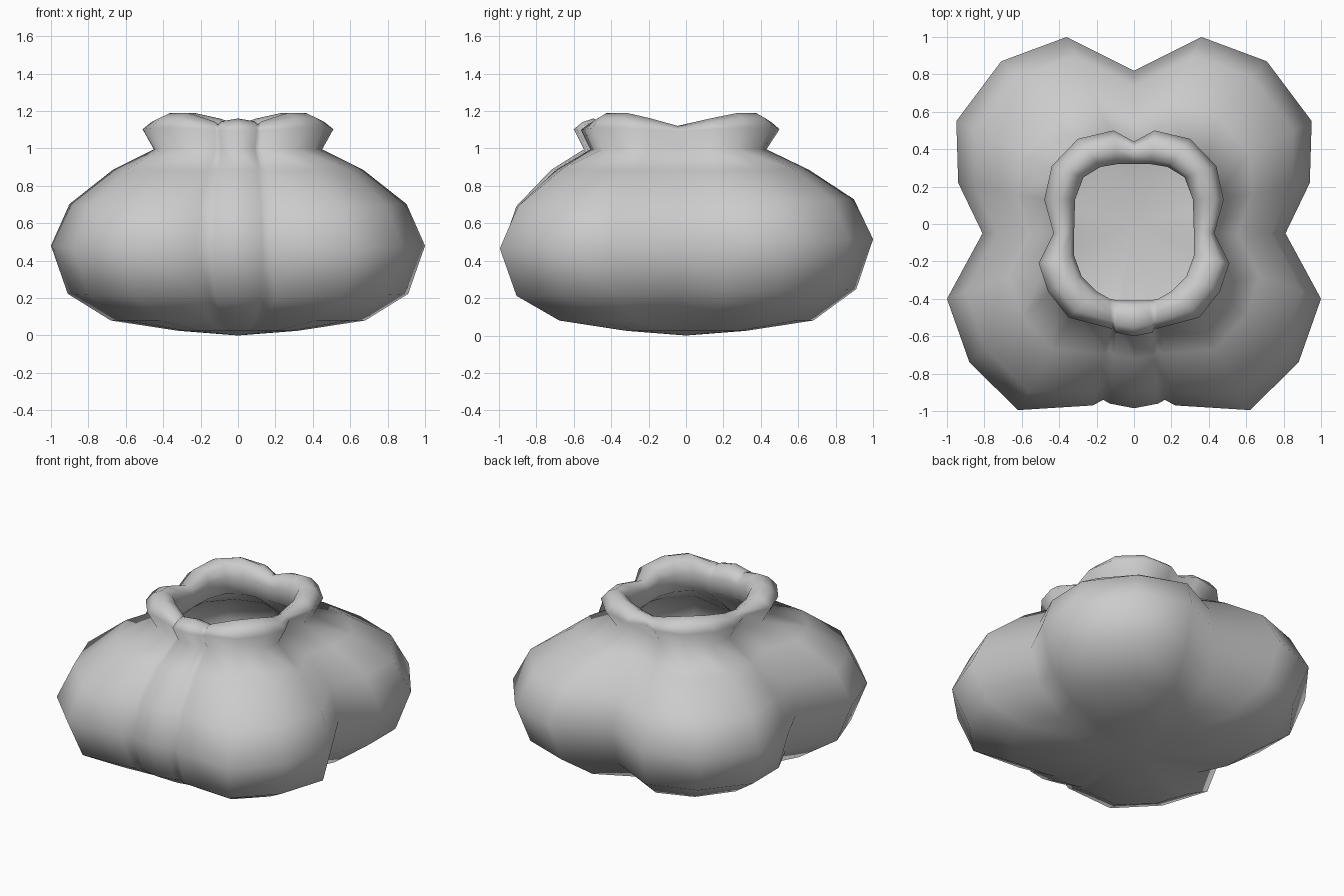
import bpy, bmesh

if "Cube" in bpy.data.objects:
    bpy.data.objects.remove(bpy.data.objects["Cube"])

# Half outlines (x >= 0), from back centre round to front centre
BODY = [(0, .82), (.36, 1.0), (.71, .87), (.95, .55), (.94, .22), (.81, -.05), (1.0, -.4),
        (.88, -.74), (.62, -.995), (.22, -.97), (.165, -.94), (.13, -.96), (0, -.985)]
NECK = [(0, .38), (.10, .43), (.26, .39), (.39, .27), (.42, .12), (.39, -.05), (.45, -.2),
        (.41, -.33), (.31, -.45), (.12, -.51), (.105, -.50), (.09, -.525), (0, -.545)]
RIM = [(0, .44), (.11, .5), (.30, .455), (.44, .31), (.48, .13), (.43, -.05), (.51, -.21),
       (.46, -.36), (.35, -.5), (.12, -.56), (.11, -.555), (.10, -.58), (0, -.6)]
MOUTH = [(0, .32), (.09, .32), (.18, .305), (.27, .25), (.315, .13), (.32, -.04), (.32, -.17),
         (.28, -.28), (.2, -.36), (.13, -.4), (.105, -.405), (.08, -.41), (0, -.41)]
DIP = [.06, .03, 0, 0, .03, .07, .03, 0, 0, .045, .06, .045, .03]


def mirror(half):
    return half + [(-x, y) for x, y in half[-2:0:-1]]


def mix(a, b, t):
    return [(p[0] + (q[0] - p[0]) * t, p[1] + (q[1] - p[1]) * t) for p, q in zip(a, b)]


def scale(a, s):
    return [(x * s, y * s) for x, y in a]


# Rings: outline, height, amount of scalloped dip, backward tilt
rings = [
    (scale(BODY, .32), .025, 0, 0),
    (scale(BODY, .68), .08, 0, 0),
    (scale(BODY, .91), .23, 0, .02),
    (BODY, .49, 0, .025),
    (mix(NECK, BODY, .82), .71, 0, .02),
    (mix(NECK, BODY, .40), .885, 0, 0),
    (NECK, .995, 0, 0),
    (RIM, 1.11, .25, 0),
    (mix(RIM, MOUTH, .25), 1.165, .8, 0),
    (mix(RIM, MOUTH, .55), 1.19, 1, 0),
    (mix(RIM, MOUTH, .88), 1.155, .8, 0),
    (MOUTH, 1.09, .3, 0),
    (scale(MOUTH, 1.02), .97, 0, 0),
    # hollow inside
    (mix(MOUTH, scale(BODY, .88), .40), .82, 0, 0),
    (mix(MOUTH, scale(BODY, .88), .82), .67, 0, 0),
    (scale(BODY, .88), .48, 0, .02),
    (scale(BODY, .80), .28, 0, .02),
    (scale(BODY, .60), .17, 0, 0),
    (scale(BODY, .28), .12, 0, 0),
]

bm = bmesh.new()
loops = []
dips = DIP + DIP[-2:0:-1]
for outline, z, dip, tilt in rings:
    loops.append([bm.verts.new((x, y, z - dip * d + tilt * y))
                  for (x, y), d in zip(mirror(outline), dips)])

n = len(loops[0])
for a, b in zip(loops, loops[1:]):
    for i in range(n):
        j = (i + 1) % n
        bm.faces.new((a[i], a[j], b[j], b[i]))

# Close the base underneath and the floor inside
for loop, z in ((loops[0], 0), (loops[-1], .105)):
    c = bm.verts.new((0, 0, z))
    for i in range(n):
        bm.faces.new((loop[i], loop[(i + 1) % n], c))

bmesh.ops.recalc_face_normals(bm, faces=bm.faces)
for f in bm.faces:
    f.smooth = True
mesh = bpy.data.meshes.new("lobed_pot")
bm.to_mesh(mesh)
bm.free()
pot = bpy.data.objects.new("lobed_pot", mesh)
bpy.context.collection.objects.link(pot)
